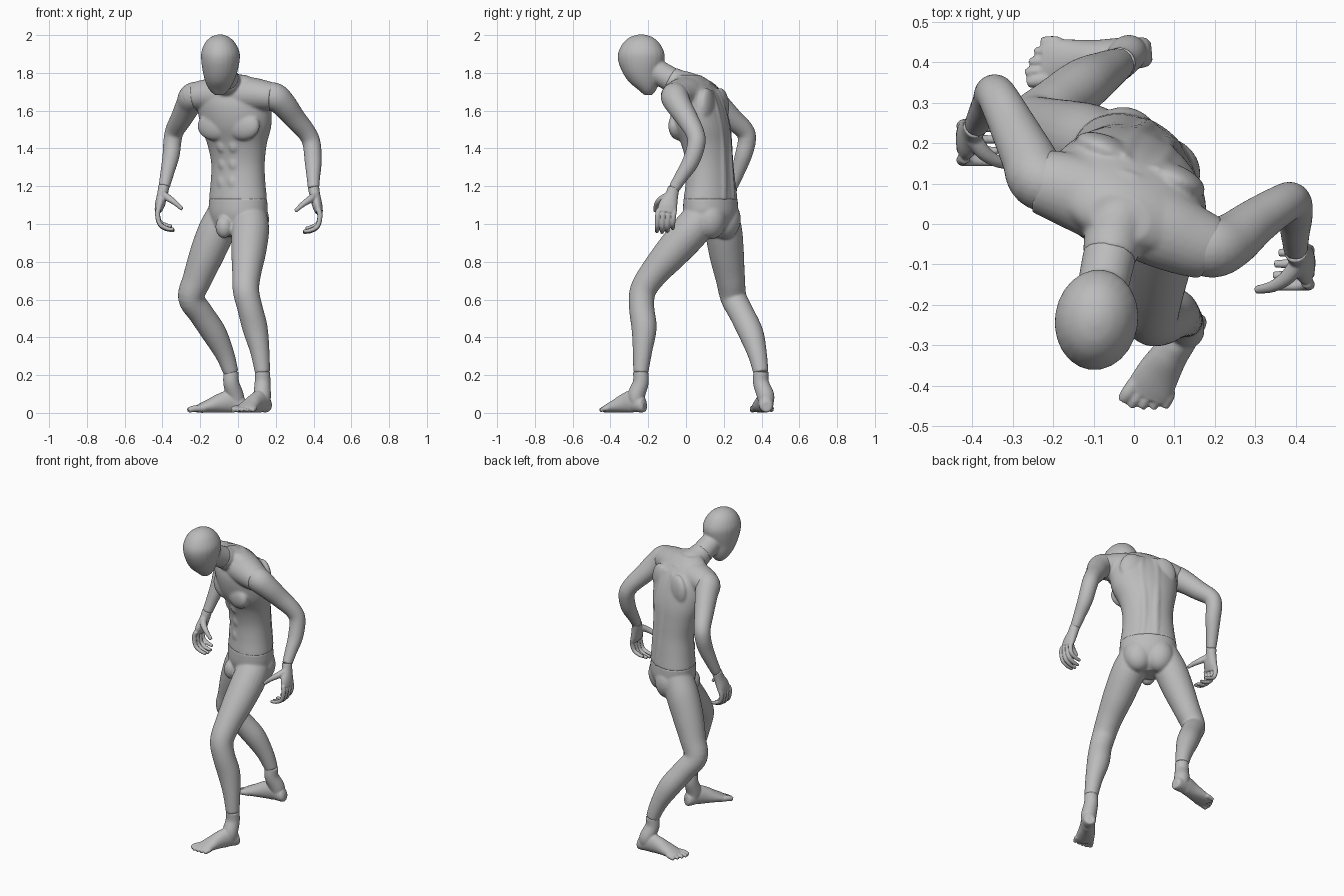
import bpy, bmesh
from math import sin, cos, pi, radians
from mathutils import Vector, Matrix

if "Cube" in bpy.data.objects:
    bpy.data.objects.remove(bpy.data.objects["Cube"])

grey = bpy.data.materials.new("matte_grey")
grey.use_nodes = True
grey.diffuse_color = (.5, .5, .5, 1)
grey.node_tree.nodes["Principled BSDF"].inputs["Base Color"].default_value = grey.diffuse_color

X, Y, Z = Vector((1, 0, 0)), Vector((0, 1, 0)), Vector((0, 0, 1))


def spline(rows, steps=5):
    """Catmull-Rom through rows of any width."""
    rows = [Vector(r) for r in rows]
    ext = [rows[0] * 2 - rows[1]] + rows + [rows[-1] * 2 - rows[-2]]
    out = []
    for a, b, c, d in zip(ext, ext[1:], ext[2:], ext[3:]):
        for i in range(steps):
            t = i / steps
            out.append(b + (c - a) * (t / 2) + (a * 2 - b * 5 + c * 4 - d) * (t * t / 2)
                       + (b * 3 - a - c * 3 + d) * (t ** 3 / 2))
    return out + [rows[-1]]


def loft(bm, rows, ref=Y, sides=24):
    """Closed skin; rows are x, y, z, radius, [second radius, [yaw of a level section]]."""
    rows = spline(rows)
    centres = [Vector(r[:3]) for r in rows]
    rings = []
    for i, row in enumerate(rows):
        if len(row) == 6:
            u = Matrix.Rotation(radians(row[5]), 3, 'Z') @ X
            v = Z.cross(u)
        else:
            tangent = centres[min(i + 1, len(rows) - 1)] - centres[max(i - 1, 0)]
            u = tangent.cross(ref).normalized()
            v = u.cross(tangent).normalized()
        ru, rv = row[3], row[4] if len(row) > 4 else row[3]
        rings.append([bm.verts.new(centres[i] + u * ru * cos(2 * pi * k / sides)
                                   + v * rv * sin(2 * pi * k / sides)) for k in range(sides)])
    for a, b in zip(rings, rings[1:]):
        for k in range(sides):
            n = (k + 1) % sides
            bm.faces.new((a[k], a[n], b[n], b[k]))
    bm.faces.new(rings[0][::-1])
    bm.faces.new(rings[-1])


def blob(bm, centre, size, yaw=0):
    matrix = (Matrix.Translation(centre) @ Matrix.Rotation(radians(yaw), 4, 'Z')
              @ Matrix.Diagonal((*size, 1)))
    bmesh.ops.create_uvsphere(bm, u_segments=24, v_segments=16, radius=1, matrix=matrix)


def spot(row, lateral, forward):
    """Point of a level section, as fractions of its two radii."""
    offset = Matrix.Rotation(radians(row[5]), 3, 'Z') @ Vector((lateral * row[3], -forward * row[4], 0))
    return Vector(row[:3]) + offset


def finish(bm, name, voxel=.006, smooth=6):
    """Fuse the overlapping skins of one part into a smooth surface."""
    bmesh.ops.recalc_face_normals(bm, faces=bm.faces)
    mesh = bpy.data.meshes.new(name)
    bm.to_mesh(mesh)
    bm.free()
    mesh.materials.append(grey)
    ob = bpy.data.objects.new(name, mesh)
    bpy.context.collection.objects.link(ob)
    remesh = ob.modifiers.new("fuse", 'REMESH')
    remesh.mode = 'VOXEL'
    remesh.voxel_size = voxel
    remesh.use_smooth_shade = True
    relax = ob.modifiers.new("relax", 'SMOOTH')
    relax.factor = .5
    relax.iterations = smooth


# Head: egg with a tapering jaw, and the neck
bm = bmesh.new()
loft(bm, [(-.1, -.2, 1.683, .024, .022, -8), (-.1, -.205, 1.71, .052, .047, -8),
          (-.098, -.22, 1.75, .074, .08, -8), (-.095, -.233, 1.8, .09, .102, -8),
          (-.093, -.237, 1.86, .101, .122, -8), (-.093, -.237, 1.91, .101, .122, -8),
          (-.095, -.237, 1.96, .079, .095, -8), (-.095, -.237, 1.99, .047, .058, -8),
          (-.095, -.237, 2.003, .014, .016, -8)])
loft(bm, [(-.06, -.075, 1.762, .066), (-.078, -.16, 1.815, .063), (-.09, -.22, 1.88, .06)])
finish(bm, "head")

# Torso: twisting level sections with shoulders, neck base and muscles
torso = [(0, .13, 1.127, .168, .128, -37), (0, .13, 1.22, .155, .12, -34),
         (0, .125, 1.32, .15, .116, -31), (-.005, .11, 1.42, .165, .125, -28),
         (-.01, .083, 1.52, .195, .142, -25), (-.02, .062, 1.62, .206, .137, -23),
         (-.025, .05, 1.7, .2, .112, -22), (-.03, .03, 1.757, .15, .083, -22),
         (-.035, .015, 1.79, .075, .055, -22)]
bm = bmesh.new()
loft(bm, torso, sides=40)
loft(bm, [(-.232, .106, 1.677, .073, .08), (-.175, .09, 1.683, .082, .09),
          (-.1, .065, 1.685, .092, .1), (-.02, .035, 1.685, .097, .105),
          (.07, -.01, 1.685, .092, .1), (.135, -.04, 1.68, .082, .09),
          (.19, -.06, 1.672, .073, .08)])
loft(bm, [(-.025, .07, 1.67, .1), (-.04, .01, 1.72, .085), (-.052, -.04, 1.745, .073),
          (-.061, -.083, 1.767, .067)])
for side in (-1, 1):
    blob(bm, spot(torso[4], side * .42, .66), (.098, .044, .078), -25)
    blob(bm, spot(torso[5], side * .45, -.66), (.08, .038, .1), -23)
    loft(bm, [(*spot(row, side * .22, -.77), .031) for row in torso[:7]])
    for row in torso[1:4]:
        blob(bm, spot(row, side * .2, .8), (.034, .028, .046), row[5])
finish(bm, "torso", smooth=14)

# Pelvis and legs
hips = [(0, .13, 1.137, .168, .128, -37), (0, .13, 1.05, .164, .13, -37),
        (-.01, .13, .97, .12, .1, -37), (-.02, .13, .93, .06, .06, -37)]
left_leg = [(.06, .1, 1.06, .09), (.065, .03, .97, .1), (.056, -.075, .85, .092),
            (.046, -.17, .74, .077), (.042, -.227, .65, .07), (.062, -.235, .56, .067),
            (.09, -.222, .45, .067), (.115, -.23, .33, .052), (.13, -.24, .211, .04)]
right_leg = [(-.07, .185, 1.06, .09), (-.115, .2, .96, .098), (-.165, .215, .84, .092),
             (-.215, .235, .71, .078), (-.248, .252, .61, .07), (-.195, .295, .525, .067),
             (-.125, .345, .42, .066), (-.07, .378, .31, .051), (-.036, .397, .211, .04)]
bm = bmesh.new()
loft(bm, hips, sides=40)
loft(bm, left_leg)
loft(bm, right_leg)
for side in (-1, 1):
    blob(bm, spot((0, .13, 1.025, .1, .1, -37), side * .62, -.5), (.088, .08, .105), -37)
blob(bm, (-.075, .035, .985), (.046, .042, .06), -37)
finish(bm, "pelvis_and_legs", smooth=12)

# Arms, starting flush inside the shoulder openings
arms = {
    "left_arm": [(.14, -.048, 1.682, .068), (.195, -.058, 1.672, .075), (.242, -.04, 1.632, .068),
                 (.3, .005, 1.56, .058), (.363, .046, 1.485, .05), (.39, .055, 1.425, .048),
                 (.398, .025, 1.33, .045), (.399, -.025, 1.25, .036), (.4, -.065, 1.186, .03)],
    "right_arm": [(-.18, .09, 1.685, .068), (-.236, .112, 1.675, .075), (-.26, .162, 1.635, .068),
                  (-.299, .24, 1.56, .058), (-.335, .31, 1.495, .05), (-.347, .322, 1.44, .048),
                  (-.355, .303, 1.36, .045), (-.376, .27, 1.265, .036), (-.391, .243, 1.196, .03)]}
for name, path in arms.items():
    bm = bmesh.new()
    loft(bm, path)
    finish(bm, name)


def hand(name, wrist, side):
    """Inward palm with curled fingers; side is the outward x direction."""
    def at(out, y, z, *radii):
        return (wrist[0] + side * out, wrist[1] + y, wrist[2] + z, *radii)
    bm = bmesh.new()
    loft(bm, [at(0, 0, .004, .03, .03), at(.008, -.012, -.04, .028, .036),
              at(.02, -.03, -.09, .027, .05), at(.03, -.038, -.128, .02, .05)])
    for i, reach in enumerate((.95, 1, .94, .76)):
        y = -.08 + i * .028
        loft(bm, [at(.026, y, -.11, .0145), at(.034, y - .005, -.145, .014),
                  at(.022, y - .008, -.145 - .055 * reach, .0125),
                  at(-.014, y - .009, -.145 - .08 * reach, .0115),
                  at(-.056 * reach, y - .01, -.145 - .087 * reach, .0095)], sides=12)
    loft(bm, [at(.008, -.03, -.04, .022), at(-.022, -.068, -.06, .019),
              at(-.058, -.09, -.085, .0145), at(-.097, -.098, -.12, .0105)], ref=Z, sides=12)
    finish(bm, name, .004, 3)


hand("left_hand", (.4, -.065, 1.188), 1)
hand("right_hand", (-.392, .243, 1.198), -1)


def foot(name, ankle, heel, toe, inner):
    """Foot from heel to toe; inner is +1 when the big toe is on its left-hand side."""
    heel, toe = Vector((*heel, 0)), Vector((*toe, 0))
    ahead = (toe - heel).normalized()
    across = Z.cross(ahead) * inner
    length = (toe - heel).length

    def at(t, lateral, z, *radii):
        return (*(heel + ahead * t * length + across * lateral + Z * z), *radii)
    bm = bmesh.new()
    loft(bm, [(*ankle, .04), (*(Vector(ankle) - Z * .06), .042), at(.14, 0, .09, .046),
              at(.1, 0, .04, .038)])
    loft(bm, [at(-.06, 0, .036, .024, .026), at(0, 0, .038, .037, .038), at(.2, 0, .06, .041, .06),
              at(.4, .004, .052, .045, .052), at(.6, .006, .037, .053, .037),
              at(.78, .004, .024, .057, .024), at(.86, .002, .02, .051, .017)], ref=Z)
    for i, reach in enumerate((1, 1.01, .97, .92, .86)):
        lateral = .047 - i * .0235
        size = .0175 if i == 0 else .013
        loft(bm, [at(.7, lateral * .9, .024, size), at(reach - .1, lateral, .022, size),
                  at(reach, lateral * 1.05, .013, size * .8)], ref=Z, sides=12)
    finish(bm, name, .0045, 4)


foot("left_foot", (.13, -.24, .219), (.147, -.231), (.014, -.462), -1)
foot("right_foot", (-.036, .397, .219), (.026, .425), (-.267, .4), 1)
